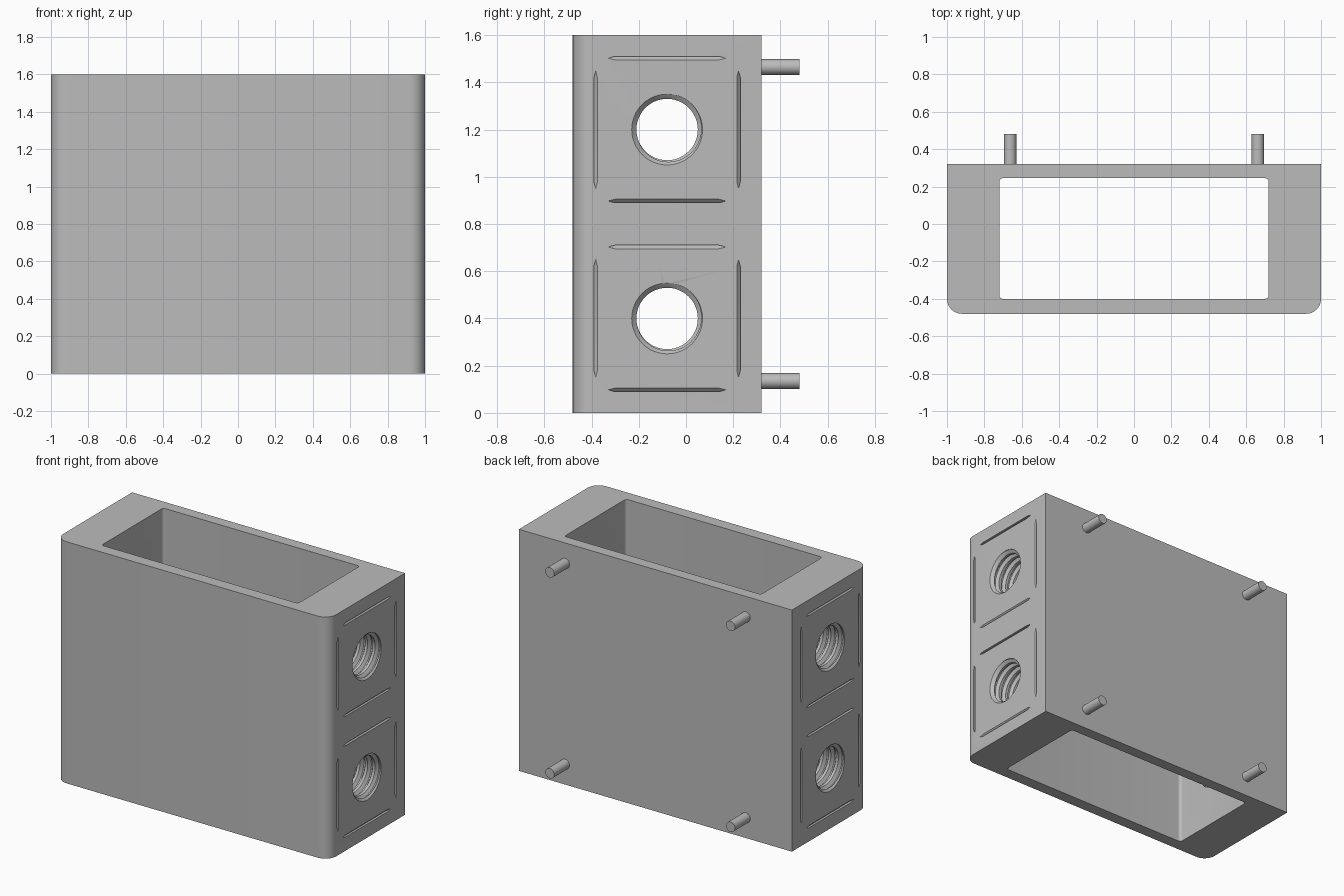
import bpy, bmesh, math
from mathutils import Matrix, Vector

if "Cube" in bpy.data.objects:
    bpy.data.objects.remove(bpy.data.objects["Cube"], do_unlink=True)

grey = bpy.data.materials.new("plain_grey")
grey.use_nodes = True
grey.diffuse_color = (0.5, 0.5, 0.5, 1)
grey.node_tree.nodes["Principled BSDF"].inputs["Base Color"].default_value = (0.5, 0.5, 0.5, 1)

CENTRE_Y = -0.08
HOLE_HEIGHTS = (0.4, 1.2)
MINOR, MAJOR, PITCH = 0.13, 0.15, 0.055


def finish(name, bm):
    bmesh.ops.recalc_face_normals(bm, faces=bm.faces[:])
    mesh = bpy.data.meshes.new(name)
    bm.to_mesh(mesh)
    bm.free()
    mesh.materials.append(grey)
    obj = bpy.data.objects.new(name, mesh)
    bpy.context.collection.objects.link(obj)
    return obj


def select_only(obj):
    bpy.ops.object.select_all(action='DESELECT')
    obj.select_set(True)
    bpy.context.view_layer.objects.active = obj


def rounded_box(name, low, high, radius, round_back):
    """Box whose upright edges are rounded, at the front only or all round."""
    low, high = Vector(low), Vector(high)
    bm = bmesh.new()
    bmesh.ops.create_cube(bm, size=1, matrix=Matrix.Translation((low + high) / 2)
                          @ Matrix.Diagonal((*(high - low), 1)))
    edges = [e for e in bm.edges
             if abs(e.verts[0].co.z - e.verts[1].co.z) > 0.1
             and (round_back or e.verts[0].co.y < 0)]
    bmesh.ops.bevel(bm, geom=edges, offset=radius, segments=8, profile=0.5, affect='EDGES')
    return finish(name, bm)


def port_frames():
    """Frames of the four side ports, with local x pointing outward."""
    for z in HOLE_HEIGHTS:
        for angle in (0, math.pi):
            yield Matrix.Translation((0, CENTRE_Y, z)) @ Matrix.Rotation(angle, 4, 'Z')


def add_thread(bm, frame, turns=8, sides=48):
    """Screw-shaped solid that leaves an internal thread."""
    profile = ((0, MINOR), (0.35, MINOR), (0.6, MAJOR), (0.75, MAJOR), (1, MINOR))
    part = bmesh.new()
    rows = []
    for i in range(turns * sides + 1):
        a = math.tau * i / sides
        rows.append([part.verts.new((0.62 + PITCH * (i / sides + t),
                                     r * math.cos(a), r * math.sin(a)))
                     for t, r in profile])
    for a, b in zip(rows, rows[1:]):
        for j in range(len(profile) - 1):
            part.faces.new((a[j], a[j + 1], b[j + 1], b[j]))
    bmesh.ops.remove_doubles(part, verts=part.verts[:], dist=0.0001)
    bmesh.ops.holes_fill(part, edges=[e for e in part.edges if e.is_boundary], sides=0)
    bmesh.ops.recalc_face_normals(part, faces=part.faces[:])
    merge(bm, part, frame)


def add_chamfers(bm, frame):
    """Cone that opens the mouth of the hole."""
    part = bmesh.new()
    bmesh.ops.create_cone(part, cap_ends=True, segments=48, radius1=MINOR,
                          radius2=MAJOR + 0.02, depth=0.04,
                          matrix=Matrix.Translation((1, 0, 0)) @ Matrix.Rotation(math.pi / 2, 4, 'Y'))
    merge(bm, part, frame)


def add_grooves(bm, frame):
    """Four shallow grooves framing the hole, fading out at the ends."""
    for q in range(4):
        part = bmesh.new()
        for t, lift, shift in ((-0.26, 0.02, -0.01), (-0.22, 0, 0), (0.22, 0, 0), (0.26, 0.02, -0.01)):
            for x, z in ((0.985, 0.31), (1.01, 0.31), (1.01, 0.285)):
                part.verts.new((x + lift, t, z + shift))
        hull = bmesh.ops.convex_hull(part, input=part.verts[:])
        loose = [v for v in part.verts if not v.link_faces]
        bmesh.ops.delete(part, geom=loose, context='VERTS')
        merge(bm, part, frame @ Matrix.Rotation(q * math.pi / 2, 4, 'X'))


def merge(bm, part, frame):
    part.transform(frame)
    mesh = bpy.data.meshes.new("part")
    part.to_mesh(mesh)
    part.free()
    bm.from_mesh(mesh)
    bpy.data.meshes.remove(mesh)


def port_cutter(name, add):
    bm = bmesh.new()
    for frame in port_frames():
        add(bm, frame)
    return finish(name, bm)


def cut(target, cutter):
    mod = target.modifiers.new("cut", 'BOOLEAN')
    mod.operation = 'DIFFERENCE'
    mod.solver = 'EXACT'
    mod.object = cutter
    cutter.hide_render = True
    select_only(target)
    bpy.ops.object.modifier_apply(modifier=mod.name)
    bpy.data.objects.remove(cutter, do_unlink=True)


# Housing: open sleeve with threaded ports on both sides
housing = rounded_box("housing", (-1, -0.48, 0), (1, 0.32, 1.6), 0.08, False)
cut(housing, rounded_box("cavity_cutter", (-0.72, -0.4, -0.1), (0.72, 0.245, 1.7), 0.02, True))
cut(housing, port_cutter("groove_cutter", add_grooves))
cut(housing, port_cutter("thread_cutter", add_thread))
cut(housing, port_cutter("chamfer_cutter", add_chamfers))
select_only(housing)
bpy.ops.object.shade_smooth_by_angle(angle=math.radians(30))

# Mounting pins on the back
for side, x in (("right", -0.662), ("left", 0.662)):
    for level, z in (("lower", 0.135), ("upper", 1.465)):
        bm = bmesh.new()
        bmesh.ops.create_cone(bm, cap_ends=True, segments=32, radius1=0.033, radius2=0.033,
                              depth=0.17, matrix=Matrix.Translation((x, 0.395, z))
                              @ Matrix.Rotation(math.pi / 2, 4, 'X'))
        pin = finish(f"{level}_{side}_pin", bm)
        select_only(pin)
        bpy.ops.object.shade_smooth_by_angle(angle=math.radians(30))
